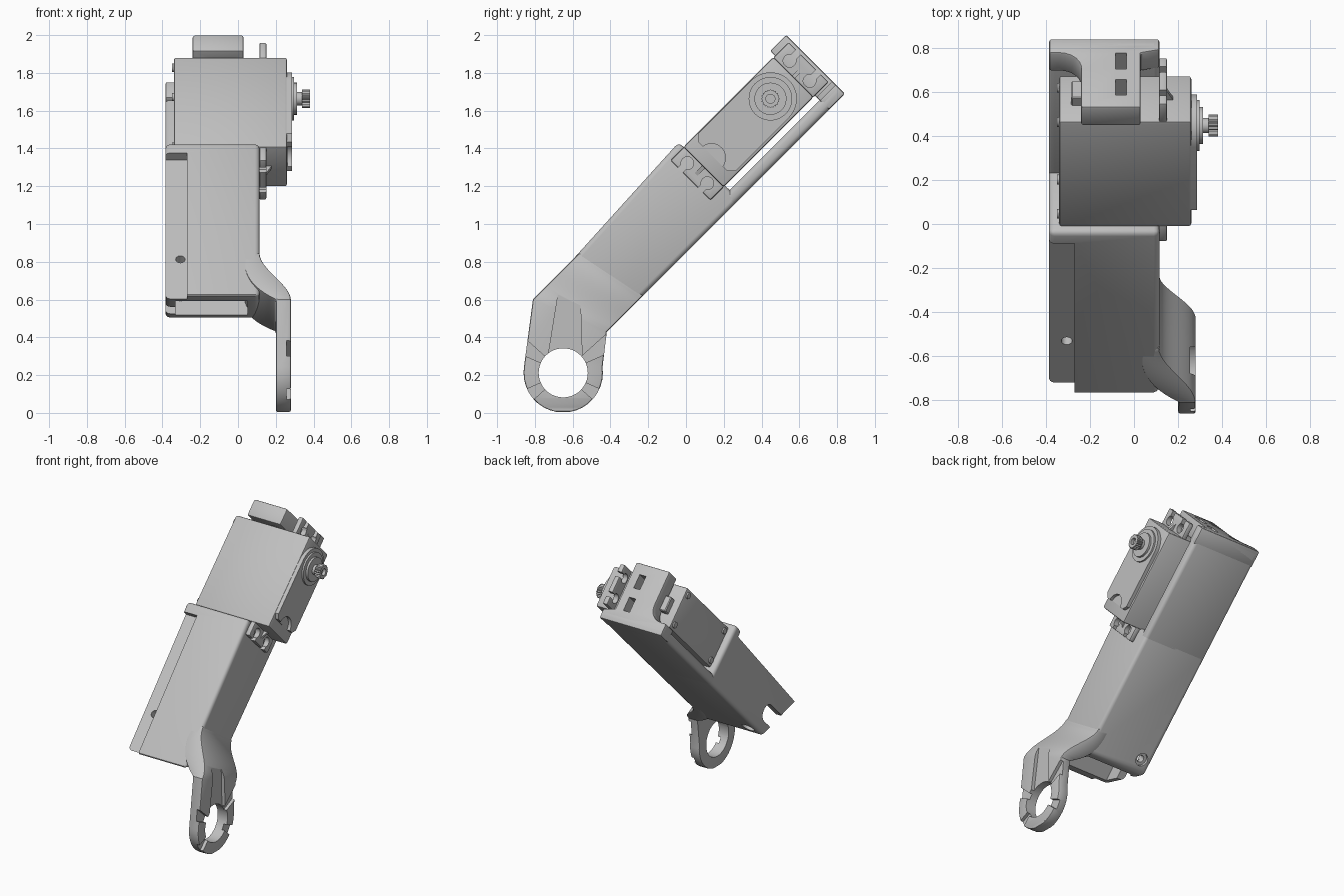
import bpy, bmesh
from math import pi, sin, cos, radians
from mathutils import Matrix

cube = bpy.data.objects.get("Cube")
if cube:
    bpy.data.objects.remove(cube, do_unlink=True)

grey = bpy.data.materials.new("light_grey")
grey.use_nodes = True
COLOUR = (0.52, 0.52, 0.52, 1)
grey.diffuse_color = COLOUR
grey.node_tree.nodes["Principled BSDF"].inputs["Base Color"].default_value = COLOUR

# The arm is drawn lying along y, then tilted up
TILT = Matrix.Rotation(pi / 4, 4, 'X')
parts, cutters = [], []


def add(name, bm, tilt=True, bevel=0, segments=3, cutter=False):
    bmesh.ops.recalc_face_normals(bm, faces=bm.faces)
    if tilt:
        bm.transform(TILT)
    mesh = bpy.data.meshes.new(name)
    bm.to_mesh(mesh)
    bm.free()
    ob = bpy.data.objects.new(name, mesh)
    bpy.context.collection.objects.link(ob)
    mesh.materials.append(grey)
    if bevel:
        mod = ob.modifiers.new("Rounding", 'BEVEL')
        mod.width, mod.segments = bevel, segments
        mod.limit_method, mod.angle_limit = 'ANGLE', radians(50)
    if cutter:
        ob.hide_render = True
    (cutters if cutter else parts).append(ob)
    return ob


def prism(name, pts, axis, lo, hi, **options):
    """Extrude an outline along one axis; pts hold the other two coordinates."""
    bm = bmesh.new()
    i = "xyz".index(axis)
    rows = []
    for level in (lo, hi):
        row = []
        for p in pts:
            co = list(p)
            co.insert(i, level)
            row.append(bm.verts.new(co))
        bm.faces.new(row)
        rows.append(row)
    for k in range(len(pts)):
        n = (k + 1) % len(pts)
        bm.faces.new((rows[0][k], rows[0][n], rows[1][n], rows[1][k]))
    return add(name, bm, **options)


def box(name, x, y, z, **options):
    pts = [(y[0], z[0]), (y[1], z[0]), (y[1], z[1]), (y[0], z[1])]
    return prism(name, pts, 'x', x[0], x[1], **options)


def arc(a, b, r, start=0, end=360, n=32):
    full = end - start == 360
    steps = n if full else n - 1
    angles = [radians(start + (end - start) * k / steps) for k in range(n)]
    return [(a + r * cos(t), b + r * sin(t)) for t in angles]


def cut(target, cutter):
    mod = target.modifiers.new("Cut", 'BOOLEAN')
    mod.operation, mod.object, mod.solver = 'DIFFERENCE', cutter, 'EXACT'


# Hollow sleeve with open lower end
sleeve = prism("arm_sleeve", [(.107, .6), (1.0, .6), (.985, 1.04), (-.11, .985)],
               'x', -.385, .115, bevel=.025)
cut(sleeve, box("cavity_cutter", (-.33, .05), (-.4, .9), (.66, .9), cutter=True))
cut(sleeve, prism("strip_cutter", [(-.4, .92), (.91, .985), (.91, 1.2), (-.4, 1.2)],
                  'x', -.5, -.27, cutter=True))
cut(sleeve, prism("screw_hole_cutter", arc(-.305, .2, .025, n=20), 'z', .5, 1.2, cutter=True))
cut(sleeve, prism("counterbore_cutter", arc(-.305, .2, .045, n=24), 'z', .5, .62, cutter=True))
cut(sleeve, prism("side_notch_cutter", [(-.3, .68)] + arc(.18, .74, .06, -90, 90, 10) + [(-.3, .8)],
                  'x', -.5, -.3, cutter=True))

# Floor under the motor, and the end wall with two slots
box("arm_floor", (-.385, .115), (.94, 1.79), (.6, .67), bevel=.025)
wall = prism("end_wall", [(-.385, .6), (.115, .6), (.115, .67), (.03, .69), (.03, 1.04), (-.24, 1.04),
                          (-.24, .8)] + arc(-.34, .79, .1, -10, -90, 6) + [(-.385, .69)],
             'y', 1.67, 1.79, bevel=.01, segments=2)
for z in (.744, .913):
    cut(wall, box("slot_cutter", (-.085, -.035), (1.6, 1.9), (z - .05, z + .05), cutter=True))


# Side wall sweeping outward into the ring
bm = bmesh.new()
RING = (-.65, .212)
S = 2 ** .5
sections = []
for k in range(15):
    t = k / 14
    u_front, u_back = .2 - .348 * t, .28 - .273 * t
    ease = t * t * (3 - 2 * t)
    sections.append((((u_front - .998) / S, (u_front + .998) / S),
                     ((u_back - .6) / S, (u_back + .6) / S),
                     .115 + .165 * ease, .03 + .17 * t ** 3))
for k in range(10):
    a = radians(-8 + 10 * k - 2 * (k > 0))
    dy, dz = .21 * cos(a), -.21 * sin(a)
    sections.append(((RING[0] - dy, RING[1] + dz), (RING[0] + dy, RING[1] + dz), .28, .2))
rows = [[bm.verts.new((x, *p)) for p, x in ((f, xo), (b, xo), (b, xi), (f, xi))]
        for f, b, xo, xi in sections]
for r0, r1 in zip(rows, rows[1:]):
    for k in range(4):
        n = (k + 1) % 4
        bm.faces.new((r0[k], r0[n], r1[n], r1[k]))
bm.faces.new(rows[0])
bm.faces.new(rows[-1])
leg = add("ring_leg", bm, tilt=False, bevel=.015, segments=2)
cut(leg, prism("ring_hole_cutter", arc(*RING, .13, n=48), 'x', 0, .5, tilt=False, cutter=True))
cut(leg, prism("groove_cutter", [(-.55, .3)] + arc(-.62, .61, .06, 0, 180, 12) + [(-.73, .3)],
               'x', .255, .5, tilt=False, cutter=True))
for angle in (33, 147, 213, 327):
    wedge = arc(*RING, .09, angle - 9, angle + 9, 3) + arc(*RING, .3, angle + 9, angle - 9, 3)
    cut(leg, prism("ring_notch_cutter", wedge, 'x', .257, .5, tilt=False, cutter=True))

# Motor body with corner screws and cable plug
box("motor_body", (-.34, .26), (.985, 1.66), (.705, 1.005), bevel=.012, segments=2)
for y in (1.03, 1.62):
    for z in (.745, .965):
        prism("motor_screw", arc(y, z, .022, n=16), 'x', -.35, -.33)
box("cable_plug", (-.285, -.235), (1.65, 1.71), (.79, .9), bevel=.006, segments=1)

# Gear cover: round at the shaft end, with a scooped lower edge
SHAFT = (1.492, .86)
cover = prism("gear_cover", arc(*SHAFT, .14, -90, 90, 20) + [(1.09, 1.0), (1.06, .97), (1.06, .75), (1.09, .72)],
              'x', .25, .285)
cut(cover, prism("scoop_cutter", arc(1.05, .86, .075, n=24), 'x', .262, .4, cutter=True))

# Stepped output boss and splined shaft
for name, r, x0, x1 in (("boss_base", .115, .28, .297), ("boss_top", .085, .29, .312),
                        ("shaft_neck", .035, .3, .36)):
    prism(name, arc(*SHAFT, r, n=48), 'x', x0, x1)
teeth = [(SHAFT[0] + r * cos(k * pi / 20), SHAFT[1] + r * sin(k * pi / 20))
         for k in range(40) for r in [.05 if k % 2 else .043]]
spline = prism("shaft_spline", teeth, 'x', .338, .382)
cut(spline, prism("shaft_bore_cutter", arc(*SHAFT, .024, n=20), 'x', .35, .5, cutter=True))

# Mounting ears with open slots and a stiffening gusset
for name, inner, outer, s in (("lower", .99, .888, -1), ("upper", 1.655, 1.772, 1)):
    lo, hi = sorted((inner, outer))
    ear = box(name + "_mounting_ear", (.113, .15), (lo, hi), (.705, 1.003), bevel=.008, segments=2)
    for z in (.78, .93):
        hole = arc(inner + s * .05, z, .034, n=20)
        cut(ear, prism("ear_hole_cutter", hole, 'x', 0, .3, cutter=True))
        y0, y1 = sorted((inner + s * .05, outer + s * .1))
        cut(ear, box("ear_slot_cutter", (0, .3), (y0, y1), (z - .018, z + .018), cutter=True))
    prism(name + "_gusset", [(.14, inner), (.14, inner + s * .08), (.18, inner)], 'z', .845, .865)

# Apply cuts, smooth the curves, drop the helpers
bpy.ops.object.select_all(action='DESELECT')
for ob in parts:
    ob.select_set(True)
bpy.context.view_layer.objects.active = parts[0]
bpy.ops.object.convert(target='MESH')
bpy.ops.object.shade_smooth_by_angle(angle=radians(32))
for ob in cutters:
    bpy.data.objects.remove(ob, do_unlink=True)
